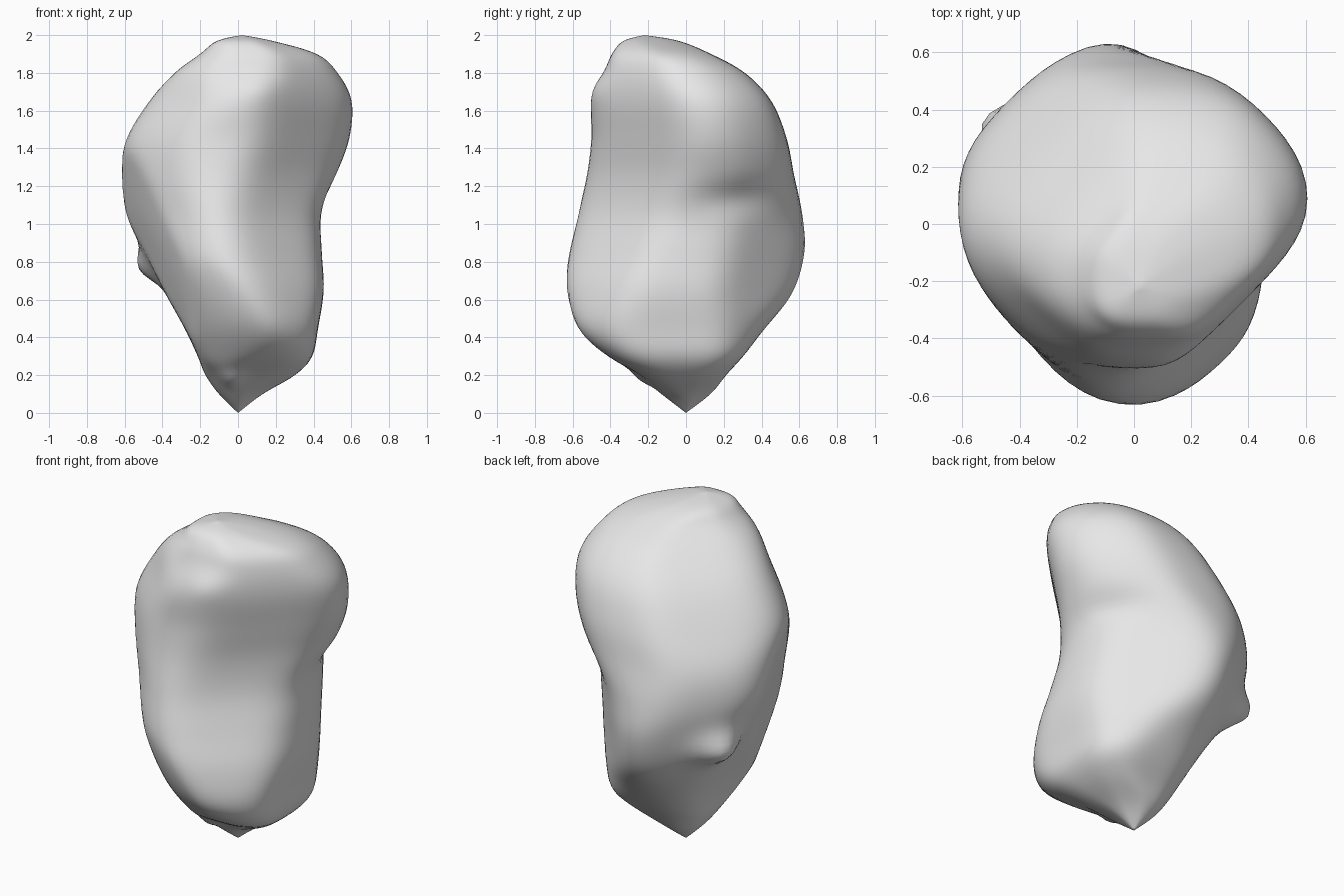
import bpy
import bmesh
import math
from mathutils import Vector

cube = bpy.data.objects.get("Cube")
if cube:
    bpy.data.objects.remove(cube, do_unlink=True)

# Outline of the boulder: how far it reaches in each compass direction
# (+x is east, +y is north) at a series of heights
HEIGHTS = [0.1, 0.2, 0.3, 0.45, 0.65, 0.85, 1.05, 1.25, 1.45, 1.65, 1.8, 1.9, 1.97]
REACH = {
    "east": [.13, .30, .39, .42, .45, .44, .44, .52, .60, .61, .53, .42, .18],
    "north_east": [.12, .29, .40, .43, .44, .455, .48, .55, .59, .57, .46, .30, .05],
    "north": [.13, .21, .30, .42, .60, .655, .62, .57, .53, .45, .31, .13, -.04],
    "north_west": [.12, .20, .28, .38, .50, .57, .61, .59, .49, .36, .21, .08, 0],
    "west": [.10, .17, .21, .28, .39, .49, .60, .62, .60, .48, .34, .20, .11],
    "south_west": [.12, .22, .34, .46, .54, .56, .55, .55, .53, .46, .41, .34, .28],
    "south": [.13, .24, .41, .59, .655, .64, .59, .53, .50, .50, .43, .39, .33],
    "south_east": [.12, .32, .48, .555, .53, .46, .40, .39, .42, .455, .45, .41, .30],
}
BOTTOM = Vector((0, 0, 0))
TOP = Vector((0.02, -0.22, 2))
SEGMENTS = 72
STEPS = 6
SHARPNESS = 11

directions = [Vector((math.cos(i * math.pi / 4), math.sin(i * math.pi / 4), 0)) for i in range(8)]


def smooth_sample(values, t):
    """Curve passing through evenly spaced values."""
    i = min(int(t), len(values) - 2)
    f = t - i
    a, b, c, d = (values[max(0, min(len(values) - 1, i + k))] for k in (-1, 0, 1, 2))
    return b + 0.5 * f * (c - a + f * (2 * a - 5 * b + 4 * c - d + f * (3 * (b - c) + d - a)))


def ring_point(centre, reaches, angle):
    """Point on the rounded polygon bounded by the eight reaches."""
    ray = Vector((math.cos(angle), math.sin(angle), 0))
    total = 0
    for way, reach in zip(directions, reaches):
        room = max(0.004, reach - centre.dot(way))
        total += (max(0, ray.dot(way)) / room) ** SHARPNESS
    return centre + ray * (1.012 * total ** (-1 / SHARPNESS))


# Loft the rings into one closed skin
levels = [BOTTOM.z] + HEIGHTS + [TOP.z]
profiles = [[BOTTOM.dot(way)] + reach + [TOP.xy.dot(way.xy)]
            for way, reach in zip(directions, REACH.values())]
bm = bmesh.new()
rings = []
for step in range(1, (len(levels) - 1) * STEPS):
    t = step / STEPS
    reaches = [smooth_sample(p, t) for p in profiles]
    centre = Vector((reaches[0] - reaches[4], reaches[2] - reaches[6], 0)) / 2
    z = smooth_sample(levels, t)
    ring = []
    for s in range(SEGMENTS):
        point = ring_point(centre, reaches, math.tau * s / SEGMENTS)
        point.z = z
        ring.append(bm.verts.new(point))
    rings.append(ring)
tip, crown = bm.verts.new(BOTTOM), bm.verts.new(TOP)
for s in range(SEGMENTS):
    n = (s + 1) % SEGMENTS
    bm.faces.new((tip, rings[0][n], rings[0][s]))
    bm.faces.new((crown, rings[-1][s], rings[-1][n]))
    for low, high in zip(rings, rings[1:]):
        bm.faces.new((low[s], low[n], high[n], high[s]))


def flatten(normal, through, strength):
    """Press everything outside a plane back towards it."""
    normal = Vector(normal).normalized()
    for v in bm.verts:
        excess = normal.dot(v.co - Vector(through))
        if excess > 0:
            v.co -= normal * excess * strength


def push(centre, size, offset):
    """Pull a soft lump, or press a dent, around a point."""
    for v in bm.verts:
        d = v.co - Vector(centre)
        falloff = math.exp(-sum((a / b) ** 2 for a, b in zip(d, size)))
        v.co += Vector(offset) * falloff


# Broad worn facets on the right flank and the lower front
flatten((-.9, -.33, -.25), (-.55, -.08, 1.2), 0.85)
flatten((-.45, -.75, -.45), (-.15, -.6, .8), 0.45)
# Knob on the right flank, crease on the left flank, knuckle under the brow
push((-.47, .32, .78), (.14, .12, .1), (-.12, .06, -.03))
push((.45, .3, 1.14), (.2, .2, .08), (-.035, -.02, 0))
push((.1, -.45, 1.72), (.1, .1, .08), (0, -.02, 0))
push((-.03, -.2, .2), (.06, .1, .05), (0, -.03, -.02))

for _ in range(3):
    bmesh.ops.smooth_vert(bm, verts=[v for v in bm.verts if v not in (tip, crown)], factor=0.5,
                          use_axis_x=True, use_axis_y=True, use_axis_z=True)
bmesh.ops.recalc_face_normals(bm, faces=bm.faces)
mesh = bpy.data.meshes.new("boulder")
bm.to_mesh(mesh)
bm.free()
boulder = bpy.data.objects.new("boulder", mesh)
bpy.context.collection.objects.link(boulder)

# Plain stone colour
stone = bpy.data.materials.new("stone_grey")
stone.use_nodes = True
colour = (0.8, 0.8, 0.8, 1)
stone.diffuse_color = colour
stone.node_tree.nodes["Principled BSDF"].inputs["Base Color"].default_value = colour
mesh.materials.append(stone)

bpy.ops.object.select_all(action='DESELECT')
boulder.select_set(True)
bpy.context.view_layer.objects.active = boulder
bpy.ops.object.shade_smooth_by_angle(angle=math.radians(50))
